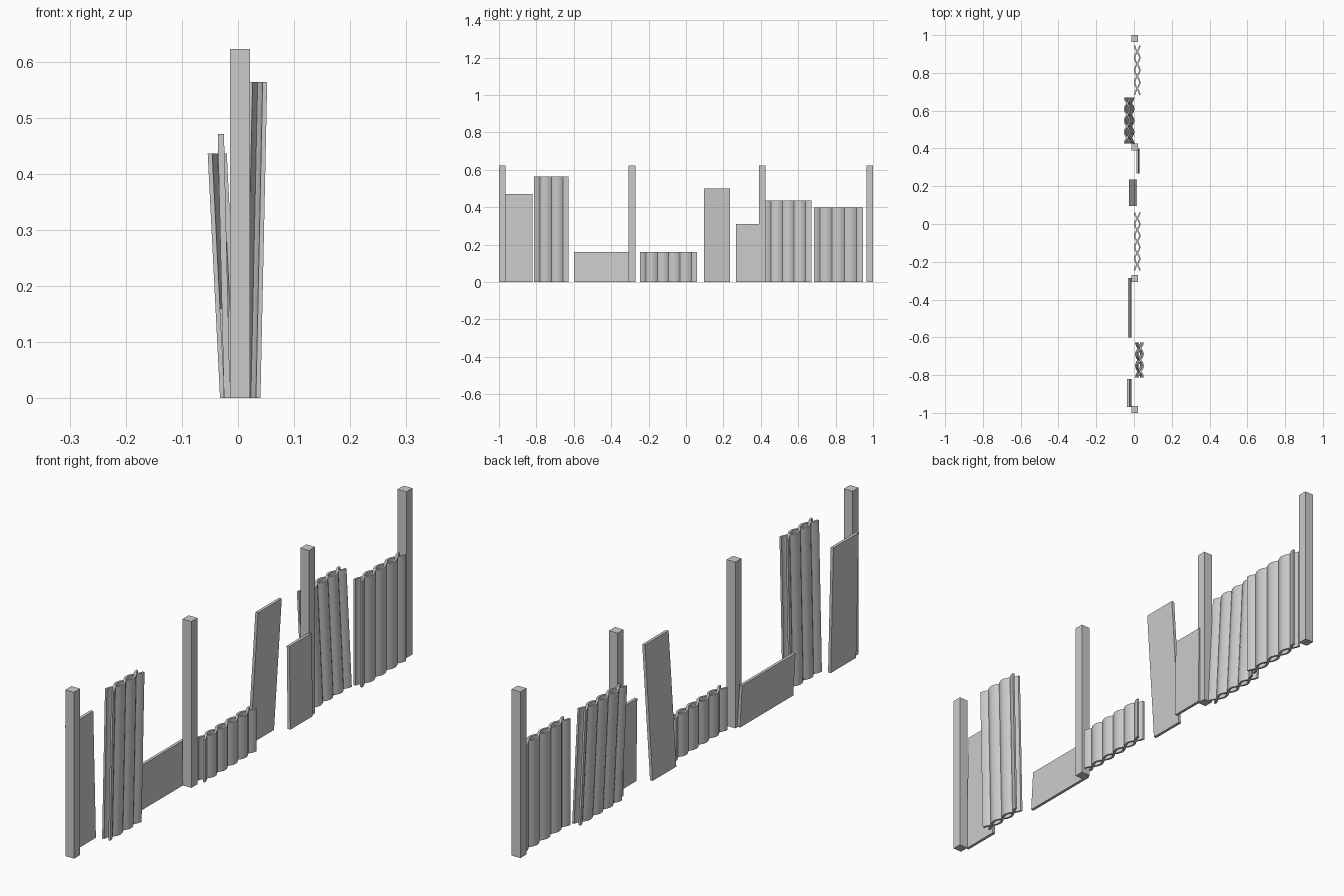
import bpy, bmesh, math

if "Cube" in bpy.data.objects:
    bpy.data.objects.remove(bpy.data.objects["Cube"])

grey = bpy.data.materials.new("weathered grey")
grey.diffuse_color = (0.6, 0.6, 0.6, 1)
grey.use_nodes = True
grey.node_tree.nodes["Principled BSDF"].inputs["Base Color"].default_value = grey.diffuse_color


def finish(name, bm, x, lean, height):
    """Lean the part about its foot, stand it on the ground and add it."""
    bmesh.ops.recalc_face_normals(bm, faces=bm.faces)
    slope = lean / height
    for v in bm.verts:
        v.co.x += x + slope * v.co.z
    me = bpy.data.meshes.new(name)
    bm.to_mesh(me)
    bm.free()
    me.materials.append(grey)
    ob = bpy.data.objects.new(name, me)
    bpy.context.collection.objects.link(ob)
    return ob


def board(name, x, y0, y1, height, thick, lean=0.0):
    """Plain box; x is the centre of its foot, lean the shift of its top."""
    bm = bmesh.new()
    bmesh.ops.create_cube(bm, size=1)
    for v in bm.verts:
        v.co.x *= thick
        v.co.y = (y0 + y1) / 2 + v.co.y * (y1 - y0)
        v.co.z = (v.co.z + 0.5) * height
    return finish(name, bm, x, lean, height)


def corrugated(name, x, y0, y1, height, ridges, lean=0.0, amp=0.013, thick=0.008):
    """Two crossing wavy sheets, one mirrored from the other."""
    steps = ridges * 8
    for sign, tag in ((1, "outer"), (-1, "inner")):
        bm = bmesh.new()
        rings = []
        for i in range(steps + 1):
            t = i / steps
            a = math.pi * ridges * t
            wx, wy = sign * amp * math.cos(a), y0 + (y1 - y0) * t
            # normal of the wave, for an even sheet thickness
            slope = -sign * amp * math.sin(a) * math.pi * ridges / (y1 - y0)
            n = math.hypot(1, slope)
            ox, oy = thick / 2 / n, -slope * thick / 2 / n
            rings.append([bm.verts.new((wx + s * ox, wy + s * oy, z))
                          for s, z in ((-1, 0), (1, 0), (1, height), (-1, height))])
        for a, b in zip(rings, rings[1:]):
            for k in range(4):
                j = (k + 1) % 4
                bm.faces.new((a[k], a[j], b[j], b[k]))
        bm.faces.new(rings[0])
        bm.faces.new(rings[-1])
        ob = finish(f"{name}_{tag}_sheet", bm, x, lean, height)
        bpy.ops.object.select_all(action='DESELECT')
        ob.select_set(True)
        bpy.context.view_layer.objects.active = ob
        bpy.ops.object.shade_smooth_by_angle(angle=math.radians(40))


# fence posts
for i, y in enumerate((-0.982, -0.289, 0.407, 0.982)):
    board(f"fence_post_{i + 1}", 0.0035, y - 0.018, y + 0.018, 0.622, 0.036)

# flat panels
board("flat_panel_1", -0.0195, -0.97, -0.82, 0.471, 0.011, -0.011)
board("flat_panel_2", -0.0185, -0.60, -0.285, 0.16, 0.011, -0.009)
board("flat_panel_3", -0.021, 0.095, 0.235, 0.50, 0.011, 0.032)
board("flat_panel_4", 0.0235, 0.268, 0.40, 0.31, 0.011, -0.004)

# corrugated panels
corrugated("tall_corrugated", 0.023, -0.812, -0.627, 0.564, 3, 0.012)
corrugated("low_corrugated", 0.017, -0.245, 0.06, 0.16, 5)
corrugated("leaning_corrugated", -0.015, 0.425, 0.67, 0.436, 4, -0.022)
corrugated("end_corrugated", 0.017, 0.684, 0.945, 0.398, 4)
